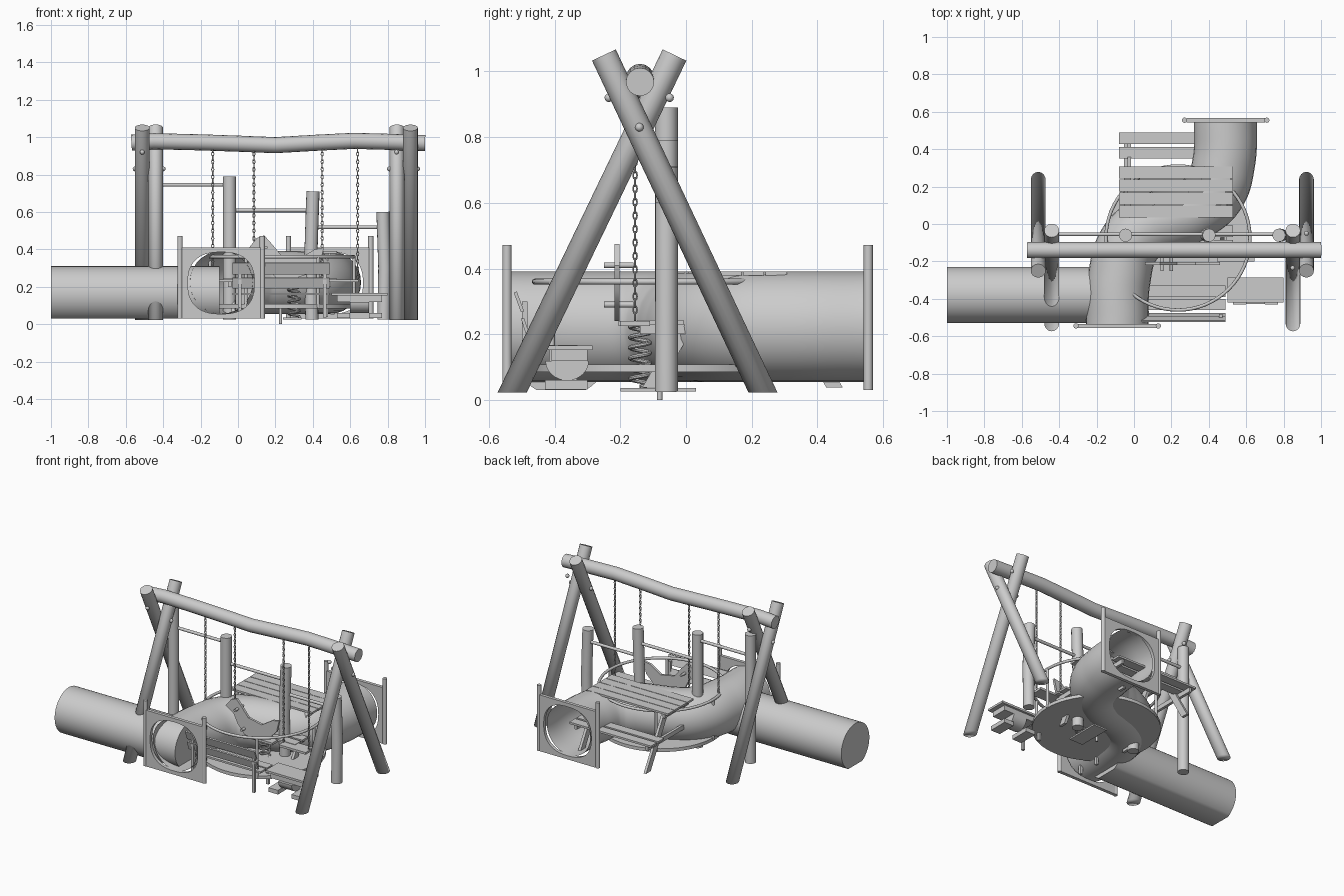
import bpy, bmesh, math
from mathutils import Vector

if "Cube" in bpy.data.objects:
    bpy.data.objects.remove(bpy.data.objects["Cube"])

def activate(o):
    bpy.ops.object.select_all(action='DESELECT')
    o.select_set(True)
    bpy.context.view_layer.objects.active = o

def mesh_obj(name, bm):
    bmesh.ops.recalc_face_normals(bm, faces=bm.faces)
    me = bpy.data.meshes.new(name)
    bm.to_mesh(me)
    bm.free()
    o = bpy.data.objects.new(name, me)
    bpy.context.collection.objects.link(o)
    return o

def smooth(o):
    activate(o)
    bpy.ops.object.shade_smooth_by_angle(angle=math.radians(35))

def tubes(name, paths, r, closed=False, caps=True, sides=6, smooth_path=False):
    """Round bars along one or more paths."""
    cu = bpy.data.curves.new(name, 'CURVE')
    cu.dimensions = '3D'
    cu.bevel_depth = r
    cu.bevel_resolution = sides
    cu.use_fill_caps = caps
    for pts in paths:
        if smooth_path:
            s = cu.splines.new('BEZIER')
            s.bezier_points.add(len(pts) - 1)
            for p, q in zip(s.bezier_points, pts):
                p.co = q
                p.handle_left_type = p.handle_right_type = 'AUTO'
        else:
            s = cu.splines.new('POLY')
            s.points.add(len(pts) - 1)
            for p, q in zip(s.points, pts):
                p.co = (*q, 1)
        s.use_cyclic_u = closed
    o = bpy.data.objects.new(name, cu)
    bpy.context.collection.objects.link(o)
    activate(o)
    bpy.ops.object.convert(target='MESH')
    smooth(o)
    return o

def ring(c, r, n=64):
    return [(c[0] + r * math.cos(2 * math.pi * i / n), c[1] + r * math.sin(2 * math.pi * i / n), c[2]) for i in range(n)]

def boxes(name, specs):
    """Boxes given as (x0, x1, y0, y1, z0, z1)."""
    bm = bmesh.new()
    for x0, x1, y0, y1, z0, z1 in specs:
        for v in bmesh.ops.create_cube(bm, size=1)['verts']:
            v.co = Vector(((x0 + x1) / 2 + v.co.x * (x1 - x0), (y0 + y1) / 2 + v.co.y * (y1 - y0), (z0 + z1) / 2 + v.co.z * (z1 - z0)))
    return mesh_obj(name, bm)

def prism(name, pts, depth):
    """Extrude a flat outline by a vector."""
    bm = bmesh.new()
    f = bm.faces.new([bm.verts.new(p) for p in pts])
    g = bmesh.ops.extrude_face_region(bm, geom=[f])['geom']
    bmesh.ops.translate(bm, verts=[v for v in g if isinstance(v, bmesh.types.BMVert)], vec=depth)
    o = mesh_obj(name, bm)
    smooth(o)
    return o

def plank(name, x0, x1, a, b, t):
    """Tilted board along x whose section runs from a to b in (y, z)."""
    d = Vector((b[0] - a[0], b[1] - a[1])).normalized() * t
    prism(name, [(x0, a[0], a[1]), (x0, b[0], b[1]), (x0, b[0] - d.y, b[1] + d.x), (x0, a[0] - d.y, a[1] + d.x)], (x1 - x0, 0, 0))

# Swing frame: beam, crossed legs cut flat at the ground, bolts
tubes("swing_beam", [[(-.57, -.14, .97), (-.45, -.14, .978), (-.2, -.14, .972), (0, -.14, .965), (.2, -.14, .957),
                      (.42, -.14, .97), (.62, -.14, .98), (.8, -.14, .975), (1, -.14, .968)]], .043)
for side, x in (("left", -.475), ("right", .885)):
    for part, dx, y0, y1 in (("front", -.035, -.54, -.035), ("back", .037, .245, -.25)):
        if side == "left":
            dx = -dx
        o = tubes(f"{side}_{part}_leg", [[(x + dx, y0, 0), (x + dx, y1, 1.05)]], .04)
        bm = bmesh.new()
        bm.from_mesh(o.data)
        bmesh.ops.bisect_plane(bm, geom=bm.verts[:] + bm.edges[:] + bm.faces[:], plane_co=(0, 0, .022), plane_no=(0, 0, 1), clear_inner=True)
        bmesh.ops.holes_fill(bm, edges=[e for e in bm.edges if e.is_boundary and abs(e.verts[0].co.z - .022) < .001])
        bm.to_mesh(o.data)
        bm.free()
    bm = bmesh.new()
    for dx, y, z in ((-.075, -.142, .83), (.075, -.142, .83), (.037, -.05, .92), (-.037, -.235, .92)):
        s = bmesh.ops.create_uvsphere(bm, u_segments=12, v_segments=8, radius=.013)
        bmesh.ops.translate(bm, verts=s['verts'], vec=(x + dx, y, z))
    smooth(mesh_obj(f"{side}_bolts", bm))

# Swing chains and seats
for k, x in enumerate((-.135, .085, .45, .64)):
    links = []
    for i in range(34):
        z = .93 - i * .0205
        links.append([(x + (.006 * math.cos(a) if i % 2 else 0), -.155 + (0 if i % 2 else .006 * math.cos(a)), z + .013 * math.sin(a))
                      for a in [j * math.pi / 4 for j in range(8)]])
    tubes(f"swing_chain_{k}", links, .0028, closed=True, sides=1)
boxes("swing_seats", [(-.14, .09, -.2, -.11, .225, .24), (.445, .645, -.2, -.11, .225, .24)])

# Stepped posts with joining bars
for k, (x, z, lean) in enumerate(((-.44, .89, 0), (-.045, .79, 0), (.395, .71, .006), (.78, .6, -.005))):
    tubes(f"climbing_post_{k}", [[(x, -.06, .025), (x - lean, -.06, z * .5), (x + lean, -.06, z)]], .035)
tubes("climbing_bars", [[(-.44, -.055, .745), (-.045, -.055, .745)], [(-.045, -.055, .608), (.395, -.055, .608)],
                        [(.395, -.055, .518), (.78, -.055, .518)]], .01)

# Curved crawl tunnel with framed ends
path = [(-.09, -.545), (-.08, -.3), (-.02, -.1), (.09, -.01), (.2, .03), (.31, .07), (.43, .17), (.48, .33), (.49, .555)]
tubes("curved_tunnel", [[(x, y, .223) for x, y in path]], .168, caps=False, sides=12, smooth_path=True)
for name, cx, cy in (("front", -.09, -.545), ("back", .49, .555)):
    bm = bmesh.new()
    n = 64
    rows = []
    for y in (cy - .011, cy + .011):
        inner, outer = [], []
        for i in range(n):
            a = 2 * math.pi * i / n + math.pi / 4
            c, s = math.cos(a), math.sin(a)
            m = max(abs(c), abs(s))
            h = (abs(c) ** 2.5 + abs(s) ** 2.5) ** (-1 / 2.5)
            inner.append(bm.verts.new((cx + .178 * c * h, y, .22 + .165 * s * h)))
            outer.append(bm.verts.new((cx + .21 * c / m, y, .22 + .19 * s / m)))
        rows += [inner, outer]
    for a, b in ((0, 1), (2, 3), (0, 2), (1, 3)):
        for i in range(n):
            j = (i + 1) % n
            bm.faces.new((rows[a][i], rows[a][j], rows[b][j], rows[b][i]))
    smooth(mesh_obj(f"tunnel_{name}_panel", bm))
    tubes(f"tunnel_{name}_posts", [[(cx + s * .22, cy, .03), (cx + s * .22, cy, .472)] for s in (-1, 1)], .014)

# Long straight pipe with a flat underside
a0 = math.asin(.13 / .15)
arc = [-a0 + i * (math.pi + 2 * a0) / 40 for i in range(41)]
prism("straight_pipe", [(-1, -.38 + .15 * math.cos(a), .16 + .15 * math.sin(a)) for a in arc], (.9, 0, 0))

# Roundabout: platform, rails, uprights, pivot
C = (.235, -.075)
prism("roundabout_platform", ring((*C, .085), .39), (0, 0, .022))
tubes("roundabout_rail", [ring((*C, .36), .385)], .009, closed=True)
tubes("roundabout_uprights", [[(*p[:2], .09), (*p[:2], .36)] for p in ring((*C, 0), .385, 6)], .009)
tubes("roundabout_pivot", [[(.228, -.08, 0), (.228, -.08, .1)]], .008)

# Picnic table with benches and splayed legs
boxes("table_top", [(-.08, .53, .035 + i * .069, .1 + i * .069, .378, .391) for i in range(4)])
boxes("table_benches", [(-.08, .53, y, y + .062, .23, .243) for y in (.35, .427, -.07, -.147)])
boxes("table_supports", [(x, x + .018, y0, y1, z, z + .03) for x in (-.053, .48) for y0, y1, z in ((-.14, .48, .2), (.05, .3, .35))])
for k, x in enumerate((-.035, .462)):
    for s in (-1, 1):
        prism(f"table_leg_{k}_{'front' if s < 0 else 'back'}",
              [(x, .172 + s * y, z) for y, z in ((.06, .375), (.11, .375), (.305, .038), (.255, .038))], (.018, 0, 0))

# Bench with two back slats
plank("bench_back_upper", -.03, .49, (-.493, .27), (-.515, .33), .01)
plank("bench_back_lower", -.03, .49, (-.475, .195), (-.493, .25), .01)
boxes("bench_seat", [(-.03, .49, y, y + .06, .155, .167) for y in (-.46, -.39)])
boxes("bench_legs", [(x, x + .018, y, y + .018, .035, z) for x in (.0, .455) for y, z in ((-.5, .3), (-.35, .157))])

# Low seat with rounded support
boxes("low_seat", [(.5, .8, -.42, -.285, .152, .166), (.53, .77, -.41, -.3, .118, .154), (.53, .6, -.43, -.3, .032, .06), (.7, .77, -.43, -.3, .032, .06)])
prism("low_seat_trough", [(.6, -.362 + .066 * math.cos(math.pi + i * math.pi / 16), .119 + .06 * math.sin(math.pi + i * math.pi / 16)) for i in range(17)], (.1, 0, 0))

# Spring rider: shaped side panel, seat, handles, coil, base
prism("rider_panel", [(x, -.218, z) for x, z in ((.06, .41), (.1, .46), (.14, .475), (.18, .43), (.23, .37), (.33, .35), (.41, .4),
                                                (.46, .41), (.44, .33), (.38, .27), (.29, .24), (.2, .25), (.15, .31), (.12, .37))], (0, .016, 0))
boxes("rider_seat", [(.2, .4, -.205, -.1, .225, .24), (.24, .34, -.2, .03, .026, .036)])
tubes("rider_handles", [[(.15, -.25, .41), (.15, -.16, .41)], [(.2, -.25, .29), (.2, -.16, .29)]], .009)
tubes("rider_spring", [[(.3 + .03 * math.cos(i * math.pi / 6), -.14 + .03 * math.sin(i * math.pi / 6), .04 + i * .19 / 72) for i in range(73)]], .007, sides=2)
